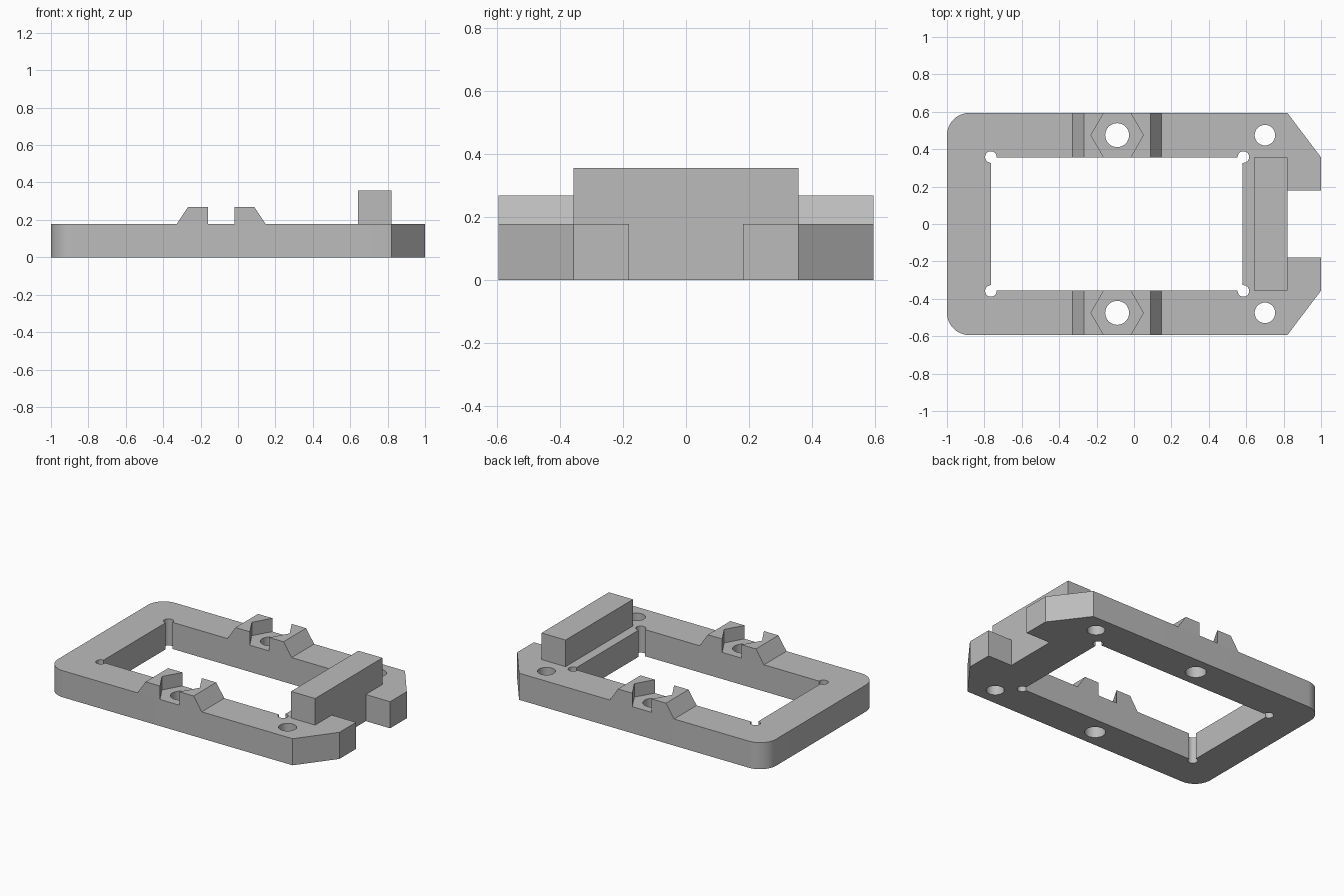
import bpy, bmesh, math
from mathutils import Matrix

if "Cube" in bpy.data.objects:
    bpy.data.objects.remove(bpy.data.objects["Cube"])

THICK = 0.178      # frame height
HALF_W = 0.594     # frame half width
IN_Y = 0.356       # opening half width
BOLT_X, BOLT_Y = -0.09, 0.475

grey = bpy.data.materials.new("plain_grey")
grey.use_nodes = True
grey.diffuse_color = (0.5, 0.5, 0.5, 1)
grey.node_tree.nodes["Principled BSDF"].inputs["Base Color"].default_value = (0.5, 0.5, 0.5, 1)


def prism(name, outline, low, high, along_y=False):
    """Extrude a flat outline, along z or (for x-z outlines) along y."""
    bm = bmesh.new()
    place = (lambda a, b: (a, low, b)) if along_y else (lambda a, b: (a, b, low))
    face = bm.faces.new([bm.verts.new(place(a, b)) for a, b in outline])
    grown = bmesh.ops.extrude_face_region(bm, geom=[face])
    step = (0, high - low, 0) if along_y else (0, 0, high - low)
    moved = [v for v in grown["geom"] if isinstance(v, bmesh.types.BMVert)]
    bmesh.ops.translate(bm, verts=moved, vec=step)
    bmesh.ops.recalc_face_normals(bm, faces=bm.faces)
    mesh = bpy.data.meshes.new(name)
    bm.to_mesh(mesh)
    bm.free()
    mesh.materials.append(grey)
    obj = bpy.data.objects.new(name, mesh)
    bpy.context.collection.objects.link(obj)
    return obj


def arc(x, y, radius, start, end, steps):
    angles = [math.radians(start + (end - start) * i / steps) for i in range(steps + 1)]
    return [(x + radius * math.cos(a), y + radius * math.sin(a)) for a in angles]


def circle(x, y, radius, sides=32):
    return arc(x, y, radius, 0, 360, sides)[:-1]


def rect(x0, x1, y0, y1):
    return [(x0, y0), (x1, y0), (x1, y1), (x0, y1)]


def cut(obj, outline, low=-0.1, high=0.5):
    cutter = prism("cutter", outline, low, high)
    cutter.hide_render = True
    mod = obj.modifiers.new("cut", "BOOLEAN")
    mod.operation, mod.solver, mod.object = "DIFFERENCE", "EXACT", cutter
    bpy.context.view_layer.objects.active = obj
    bpy.ops.object.modifier_apply(modifier=mod.name)
    bpy.data.objects.remove(cutter)


# Frame: rounded corners on one end, chamfered prongs around a notch on the other
NOTCH_X, NOTCH_Y, R = 0.82, 0.18, 0.12
half = [(NOTCH_X, NOTCH_Y), (1, NOTCH_Y), (1, IN_Y), (NOTCH_X, HALF_W)]
half += arc(-1 + R, HALF_W - R, R, 90, 180, 12)
frame = prism("frame", half + [(x, -y) for x, y in reversed(half)], 0, THICK)

# Central opening, corner reliefs and bolt holes
cut(frame, rect(-0.765, 0.58, -IN_Y, IN_Y))
for side in (-1, 1):
    for x in (-0.765, 0.585):
        cut(frame, circle(x, side * (IN_Y + 0.002), 0.031, 24))
    cut(frame, circle(BOLT_X, side * BOLT_Y, 0.064))
    cut(frame, circle(0.70, side * BOLT_Y, 0.055))

# Raised end block
end_block = prism("end_block", rect(0.642, NOTCH_X, -IN_Y, IN_Y), THICK, 0.356)

# Nut holders: sloped ridges with a hexagonal pocket
ridge = [(-0.328, THICK), (0.148, THICK), (0.088, 0.268), (-0.268, 0.268)]
parts = [frame, end_block]
for side, label in ((-1, "front"), (1, "back")):
    y0, y1 = sorted((side * IN_Y, side * HALF_W))
    holder = prism(label + "_nut_holder", ridge, y0, y1, along_y=True)
    cut(holder, circle(BOLT_X, side * BOLT_Y, 0.14, 6))
    parts.append(holder)

# Smooth round walls, keep the edges sharp
bpy.ops.object.select_all(action="DESELECT")
for obj in parts:
    obj.select_set(True)
bpy.context.view_layer.objects.active = frame
bpy.ops.object.shade_smooth_by_angle(angle=math.radians(30))
